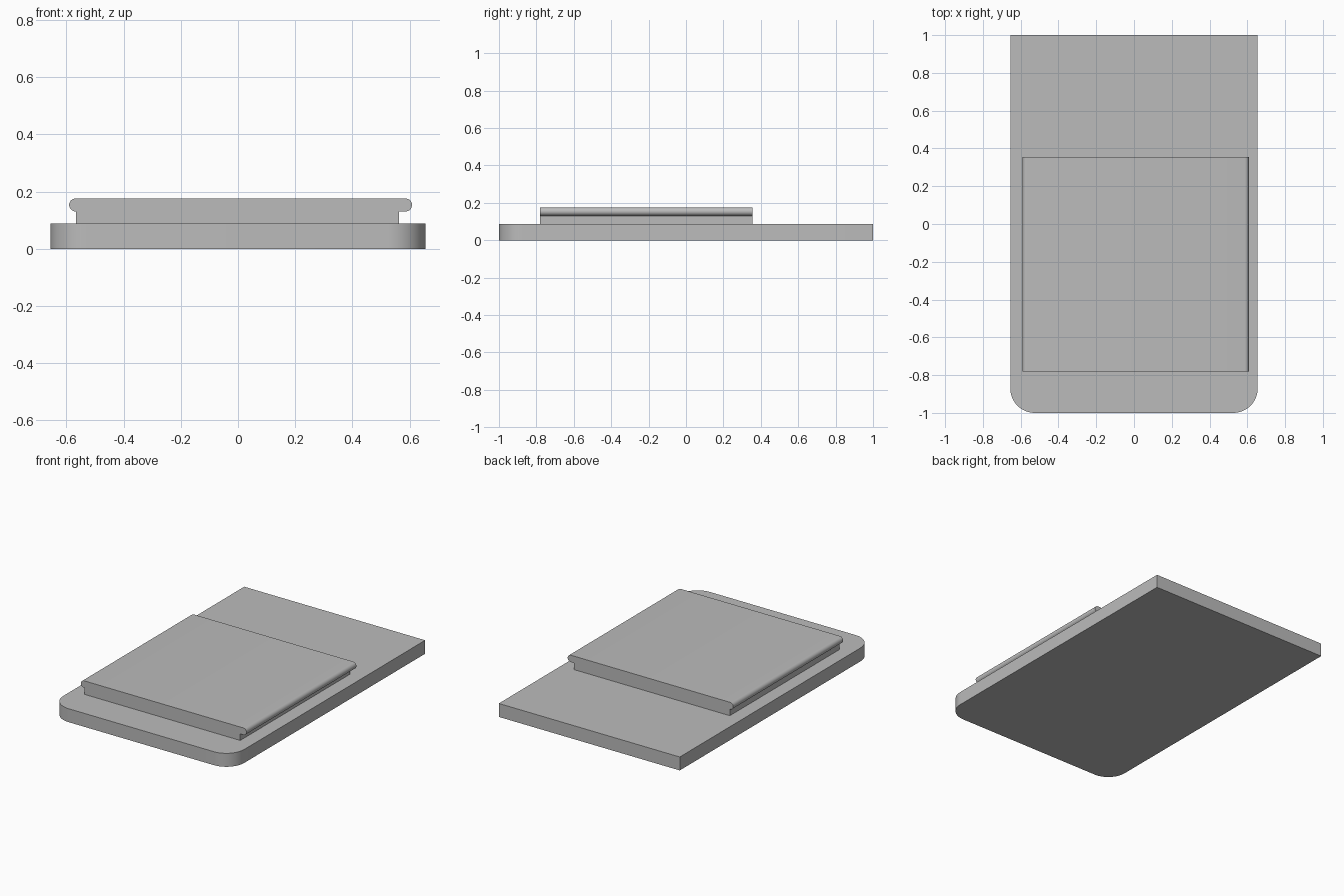
import bpy, bmesh
from math import cos, sin, pi, radians
from mathutils import Vector

cube = bpy.data.objects.get("Cube")
if cube:
    bpy.data.objects.remove(cube, do_unlink=True)

grey = bpy.data.materials.new("plain grey")
grey.use_nodes = True
grey.diffuse_color = (0.5, 0.5, 0.5, 1)
grey.node_tree.nodes["Principled BSDF"].inputs["Base Color"].default_value = (0.5, 0.5, 0.5, 1)


def arc(cx, cy, radius, start, end, steps=16):
    """Points along an arc, angles in degrees."""
    angles = [radians(start + (end - start) * i / steps) for i in range(steps + 1)]
    return [(cx + radius * cos(a), cy + radius * sin(a)) for a in angles]


def extrude_profile(name, points, place, offset):
    """Fill a closed outline and extrude it into a solid."""
    bm = bmesh.new()
    face = bm.faces.new([bm.verts.new(place(u, v)) for u, v in points])
    result = bmesh.ops.extrude_face_region(bm, geom=[face], use_keep_orig=True)
    moved = [g for g in result["geom"] if isinstance(g, bmesh.types.BMVert)]
    bmesh.ops.translate(bm, verts=moved, vec=Vector(offset))
    bmesh.ops.recalc_face_normals(bm, faces=bm.faces)
    mesh = bpy.data.meshes.new(name)
    bm.to_mesh(mesh)
    bm.free()
    mesh.materials.append(grey)
    obj = bpy.data.objects.new(name, mesh)
    bpy.context.collection.objects.link(obj)
    bpy.ops.object.select_all(action="DESELECT")
    obj.select_set(True)
    bpy.context.view_layer.objects.active = obj
    bpy.ops.object.shade_smooth_by_angle(angle=radians(30))
    return obj


# Base plate: square back corners, rounded front corners
half_width, corner, base_top = 0.655, 0.13, 0.088
outline = [(half_width, 1), (-half_width, 1)]
outline += arc(-half_width + corner, -1 + corner, corner, 180, 270)
outline += arc(half_width - corner, -1 + corner, corner, 270, 360)
extrude_profile("base_plate", outline, lambda x, y: (x, y, 0), (0, 0, base_top))

# Raised rail: narrow stem under a wider slab with rounded side lips
front, back = -0.781, 0.355
lip_low, rail_top = 0.131, 0.176
radius = (rail_top - lip_low) / 2
middle = lip_low + radius
profile = [(-0.566, base_top), (0.563, base_top), (0.563, lip_low)]
profile += arc(0.586, middle, radius, -90, 90)
profile += arc(-0.568, middle, radius, 90, 270)
profile += [(-0.566, lip_low)]
extrude_profile("raised_rail", profile, lambda x, z: (x, front, z), (0, back - front, 0))
